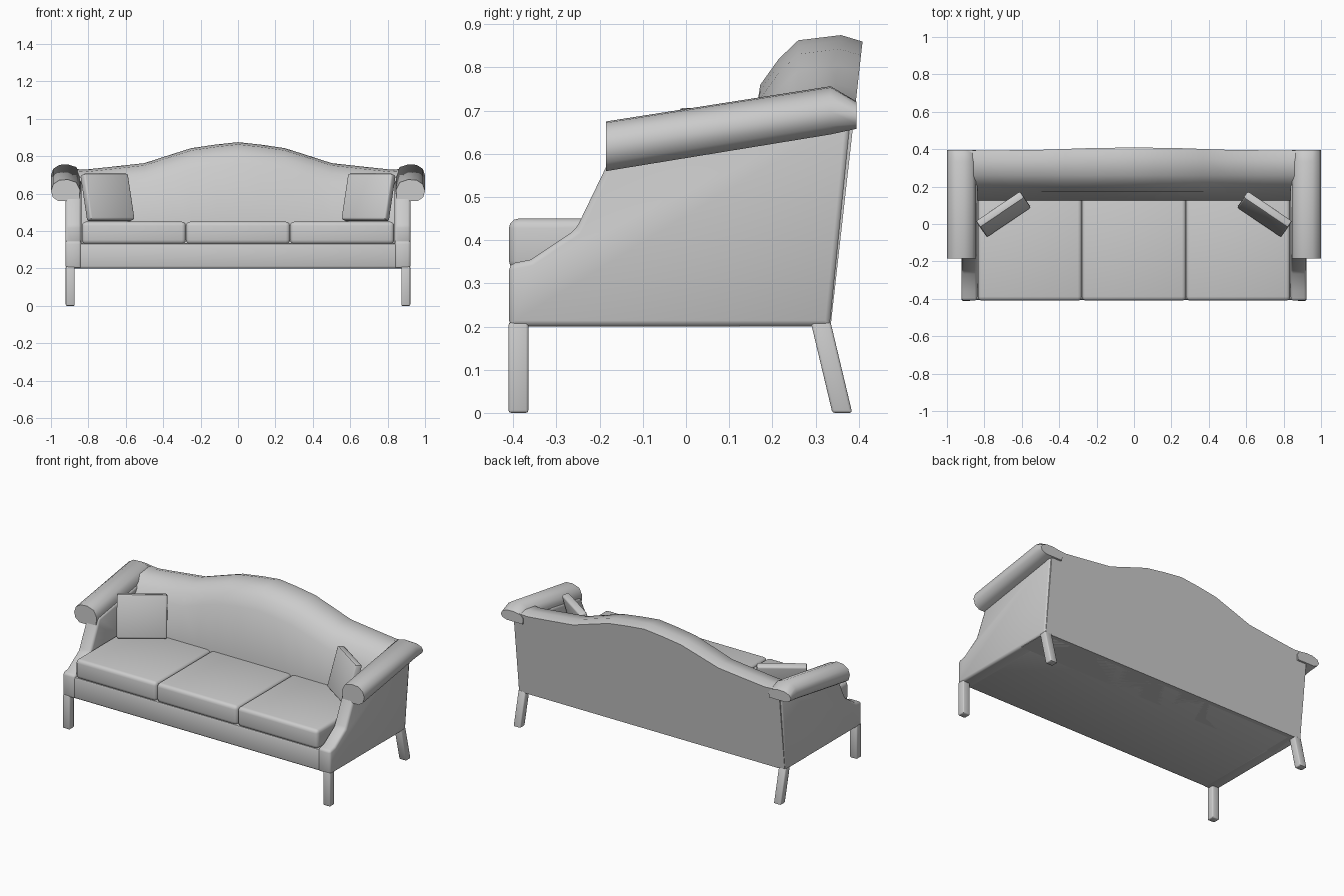
import bpy, bmesh, math
from mathutils import Matrix

cube = bpy.data.objects.get("Cube")
if cube:
    bpy.data.objects.remove(cube, do_unlink=True)

fabric = bpy.data.materials.new("grey fabric")
fabric.use_nodes = True
GREY = (0.6, 0.6, 0.6, 1)
fabric.diffuse_color = GREY
fabric.node_tree.nodes["Principled BSDF"].inputs["Base Color"].default_value = GREY


def finish(name, bm, bevel=0, segments=2, angle=45):
    """Turn a bmesh into a named, softly shaded object."""
    bmesh.ops.recalc_face_normals(bm, faces=bm.faces)
    mesh = bpy.data.meshes.new(name)
    bm.to_mesh(mesh)
    bm.free()
    mesh.materials.append(fabric)
    obj = bpy.data.objects.new(name, mesh)
    bpy.context.collection.objects.link(obj)
    bpy.ops.object.select_all(action='DESELECT')
    obj.select_set(True)
    bpy.context.view_layer.objects.active = obj
    if bevel:
        mod = obj.modifiers.new("soft edges", 'BEVEL')
        mod.width = bevel
        mod.segments = segments
        mod.limit_method = 'ANGLE'
        bpy.ops.object.modifier_apply(modifier=mod.name)
    bpy.ops.object.shade_smooth_by_angle(angle=math.radians(angle))
    return obj


def loft(name, sections, **kw):
    """Skin a list of closed sections with the same point count."""
    bm = bmesh.new()
    rings = [[bm.verts.new(p) for p in s] for s in sections]
    for a, b in zip(rings, rings[1:]):
        for i in range(len(a)):
            j = (i + 1) % len(a)
            bm.faces.new((a[i], a[j], b[j], b[i]))
    bm.faces.new(rings[0])
    bm.faces.new(rings[-1][::-1])
    return finish(name, bm, **kw)


def box(name, x, y, z, **kw):
    rect = lambda h: [(x[0], y[0], h), (x[1], y[0], h), (x[1], y[1], h), (x[0], y[1], h)]
    return loft(name, [rect(z[0]), rect(z[1])], **kw)


# Base rail under the cushions
box("seat_base", (-0.86, 0.86), (-0.405, 0.32), (0.2, 0.335), bevel=0.012)

# Three seat cushions
for i, label in enumerate(("right", "middle", "left")):
    x = -0.835 + i * 0.557
    box("seat_cushion_" + label, (x, x + 0.556), (-0.41, 0.15), (0.33, 0.45),
        bevel=0.022, segments=3, angle=60)

# Camel back: the same section, raised or lowered along the sofa
half = [(0, 0.875), (0.12, 0.862), (0.25, 0.843), (0.37, 0.805), (0.5, 0.763),
        (0.66, 0.745), (0.82, 0.728), (0.915, 0.735)]
crest = [(-x, h) for x, h in half[:0:-1]] + half


def back_section(x, h):
    rear = 0.335 + 0.112 * (h - 0.215)
    profile = [(0.335, 0.2), (rear, h - 0.015), (rear - 0.05, h), (0.26, h - 0.012),
               (0.215, h - 0.055), (0.172, h - 0.115), (0.125, 0.45), (0.125, 0.2)]
    return [(x, y, z) for y, z in profile]


loft("backrest", [back_section(x, h) for x, h in crest], angle=50)

arm_profile = [(-0.41, 0.2), (-0.41, 0.345), (-0.36, 0.355), (-0.255, 0.425),
               (-0.185, 0.57), (-0.17, 0.61), (0.385, 0.7), (0.335, 0.2)]
roll_profile = [(0.85, 0), (0.845, 0.06), (0.865, 0.1), (0.91, 0.115), (0.955, 0.112),
                (0.988, 0.09), (1, 0.055), (0.99, 0.02), (0.96, 0)]

for side, s in (("left", 1), ("right", -1)):
    # Arm side panel
    loft("arm_panel_" + side,
         [[(s * x, y, z) for y, z in arm_profile] for x in (0.838, 0.923)],
         bevel=0.014)
    # Sloping rolled arm top, tapering at the rear
    loft("arm_roll_" + side,
         [[(s * x, y, lift + z * k) for x, z in roll_profile]
          for y, lift, k in ((-0.185, 0.56, 1), (0.335, 0.645, 0.97), (0.395, 0.658, 0.55))],
         angle=50)
    # Legs: upright in front, raked behind
    for name, top, foot in (("front_leg_", -0.388, -0.388), ("rear_leg_", 0.312, 0.362)):
        ring = lambda cy, z: [(s * (0.897 + dx * 0.024), cy + dy * 0.023, z)
                              for dx, dy in ((-1, -1), (1, -1), (1, 1), (-1, 1))]
        loft(name + side, [ring(foot, 0), ring(top, 0.21)], bevel=0.006)
    # Throw pillow leaning into the corner
    bm = bmesh.new()
    bmesh.ops.create_cube(bm, size=1)
    turn = (Matrix.Translation((s * 0.698, 0.052, 0.58))
            @ Matrix.Rotation(math.radians(-34 * s), 4, 'Z')
            @ Matrix.Rotation(math.radians(-15), 4, 'X')
            @ Matrix.Diagonal((0.285, 0.045, 0.255, 1)))
    bmesh.ops.transform(bm, matrix=turn, verts=bm.verts)
    finish("throw_pillow_" + side, bm, bevel=0.01)
